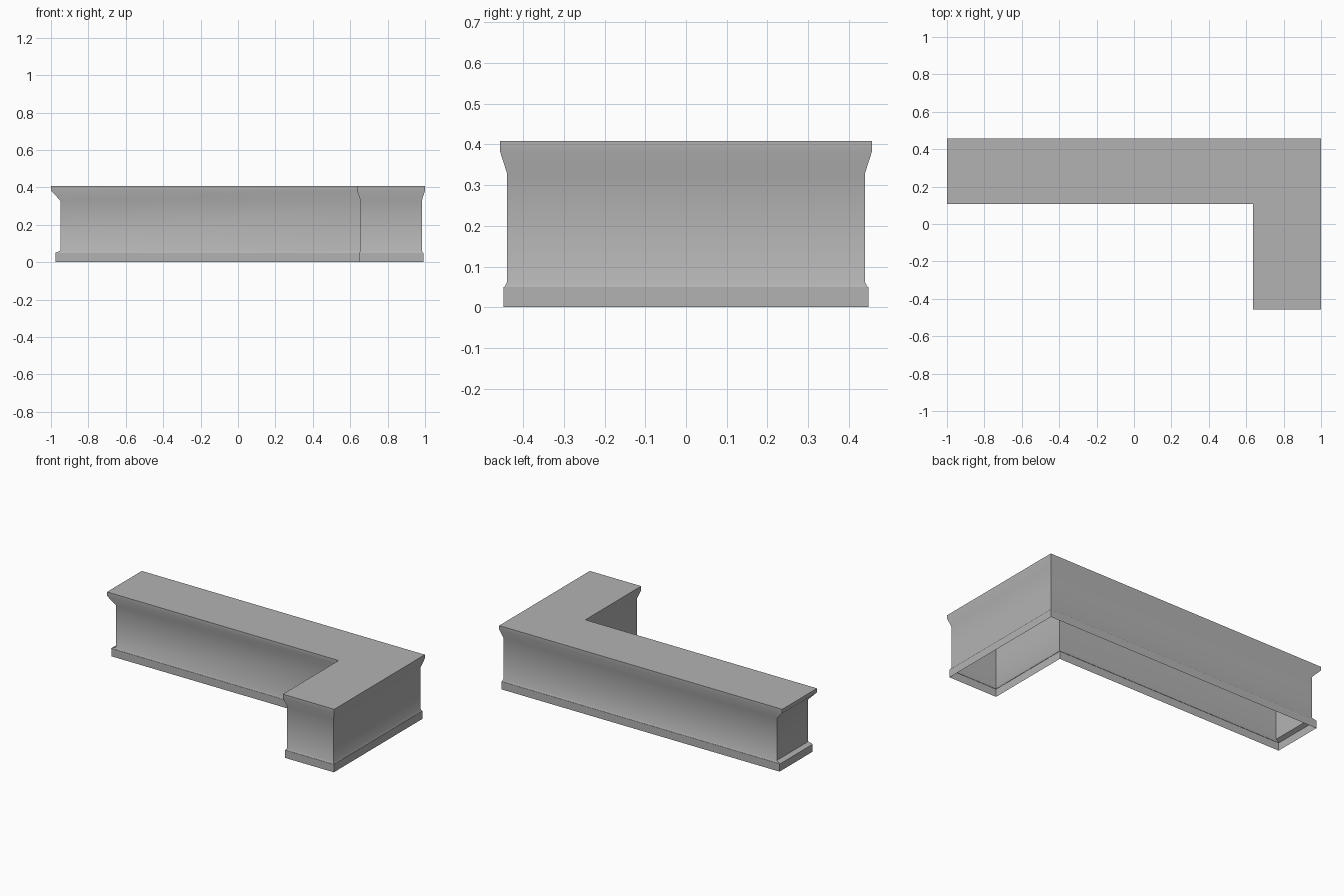
import bpy, bmesh, math

cube = bpy.data.objects.get("Cube")
if cube:
    bpy.data.objects.remove(cube)

# Plain stone colour
stone = bpy.data.materials.new("stone grey")
stone.use_nodes = True
grey = (0.45, 0.45, 0.45, 1)
stone.diffuse_color = grey
stone.node_tree.nodes["Principled BSDF"].inputs["Base Color"].default_value = grey


def l_outline(end, side, z):
    """Corner-shaped outline, inset by end at the long arm's tip and by side elsewhere."""
    left, right, inner_x = -1 + end, 1 - side, 0.637 + side
    front, back, inner_y = -0.457 + side, 0.457 - side, 0.106 + side
    return [(left, inner_y, z), (inner_x, inner_y, z), (inner_x, front, z),
            (right, front, z), (right, back, z), (left, back, z)]


# Moulding profile from floor to top: inset at tip, inset at sides, height
profile = [
    (0.025, 0.009, 0.0),     # plinth
    (0.025, 0.009, 0.05),
    (0.022, 0.011, 0.05),    # small step and chamfer
    (0.05, 0.017, 0.062),
    (0.05, 0.017, 0.33),     # wall
    (0.0, 0.0, 0.383),       # flared cornice
    (0.0, 0.0, 0.408),       # top slab edge
]

# Hollow shell, open underneath
bm = bmesh.new()
rings = [[bm.verts.new(p) for p in l_outline(*level)] for level in profile]
for low, high in zip(rings, rings[1:]):
    for i in range(len(low)):
        j = (i + 1) % len(low)
        bm.faces.new((low[i], low[j], high[j], high[i]))

# Top slab, split in two rectangles at the inner corner
a, b, c, d, e, f = rings[-1]
bm.faces.new((a, b, e, f))
bm.faces.new((b, c, d, e))
bm.normal_update()

mesh = bpy.data.meshes.new("corner_counter")
bm.to_mesh(mesh)
bm.free()
mesh.materials.append(stone)
counter = bpy.data.objects.new("corner_counter", mesh)
bpy.context.collection.objects.link(counter)

# Soft cornice shading, sharp corners
bpy.ops.object.select_all(action='DESELECT')
counter.select_set(True)
bpy.context.view_layer.objects.active = counter
bpy.ops.object.shade_smooth_by_angle(angle=math.radians(50))
